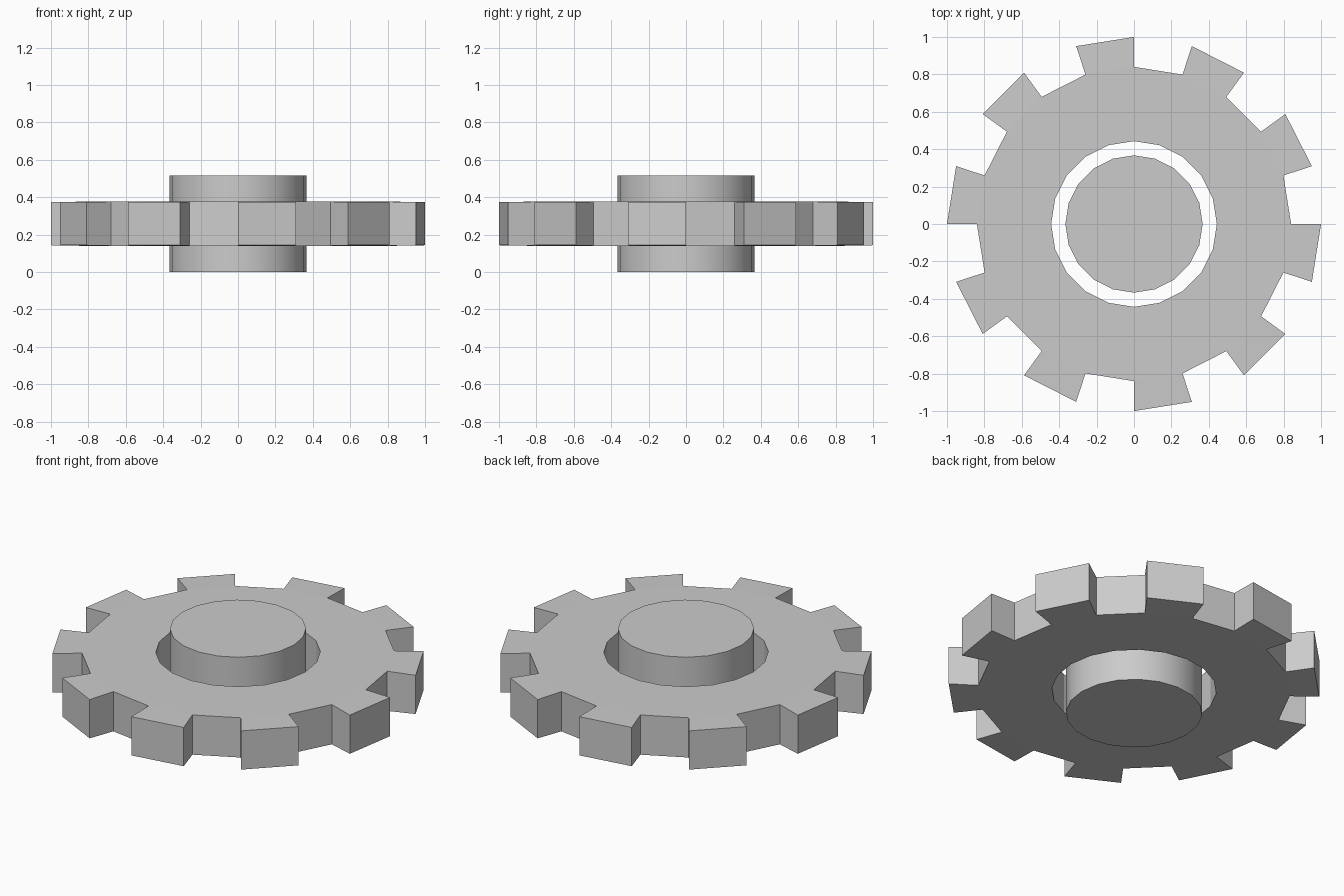
import bpy, bmesh, math

cube = bpy.data.objects.get("Cube")
if cube:
    bpy.data.objects.remove(cube, do_unlink=True)

# Plain grey metal shared by both parts
GREY = (0.6, 0.6, 0.6, 1.0)
metal = bpy.data.materials.new("grey_metal")
metal.use_nodes = True
metal.diffuse_color = GREY
metal.node_tree.nodes["Principled BSDF"].inputs["Base Color"].default_value = GREY

SIDES = 20
HOLE, ROOT, TIP = 0.443, 0.84, 1.0
MID, HALF, TIP_HALF = 0.258, 0.118, 0.115


def ring(bm, radius, z):
    steps = [2 * math.pi * i / SIDES for i in range(SIDES)]
    return [bm.verts.new((radius * math.cos(a), radius * math.sin(a), z)) for a in steps]


def add_object(name, bm):
    bmesh.ops.recalc_face_normals(bm, faces=bm.faces[:])
    mesh = bpy.data.meshes.new(name)
    bm.to_mesh(mesh)
    bm.free()
    mesh.materials.append(metal)
    obj = bpy.data.objects.new(name, mesh)
    bpy.context.collection.objects.link(obj)
    return obj


# Gear ring: open bore, with a tooth on every other segment
bm = bmesh.new()
hole_lo, hole_hi = ring(bm, HOLE, MID - HALF), ring(bm, HOLE, MID + HALF)
root_lo, root_hi = ring(bm, ROOT, MID - HALF), ring(bm, ROOT, MID + HALF)
tip_lo, tip_hi = ring(bm, TIP, MID - TIP_HALF), ring(bm, TIP, MID + TIP_HALF)
for i in range(SIDES):
    j = (i + 1) % SIDES

    def strip(a, b):
        bm.faces.new((a[i], a[j], b[j], b[i]))

    strip(hole_lo, hole_hi)
    strip(hole_hi, root_hi)
    strip(hole_lo, root_lo)
    if i % 2:
        strip(root_hi, tip_hi)
        strip(root_lo, tip_lo)
        strip(tip_lo, tip_hi)
        for k in (i, j):
            bm.faces.new((root_lo[k], tip_lo[k], tip_hi[k], root_hi[k]))
    else:
        strip(root_lo, root_hi)
add_object("gear_ring", bm)

# Hub: a separate round pin through the bore
bm = bmesh.new()
low, high = ring(bm, 0.367, 0), ring(bm, 0.367, 0.515)
bm.faces.new(low)
bm.faces.new(high)
for i in range(SIDES):
    j = (i + 1) % SIDES
    bm.faces.new((low[i], low[j], high[j], high[i]))
hub = add_object("hub_pin", bm)
bpy.ops.object.select_all(action="DESELECT")
hub.select_set(True)
bpy.context.view_layer.objects.active = hub
bpy.ops.object.shade_smooth_by_angle(angle=math.radians(35))
